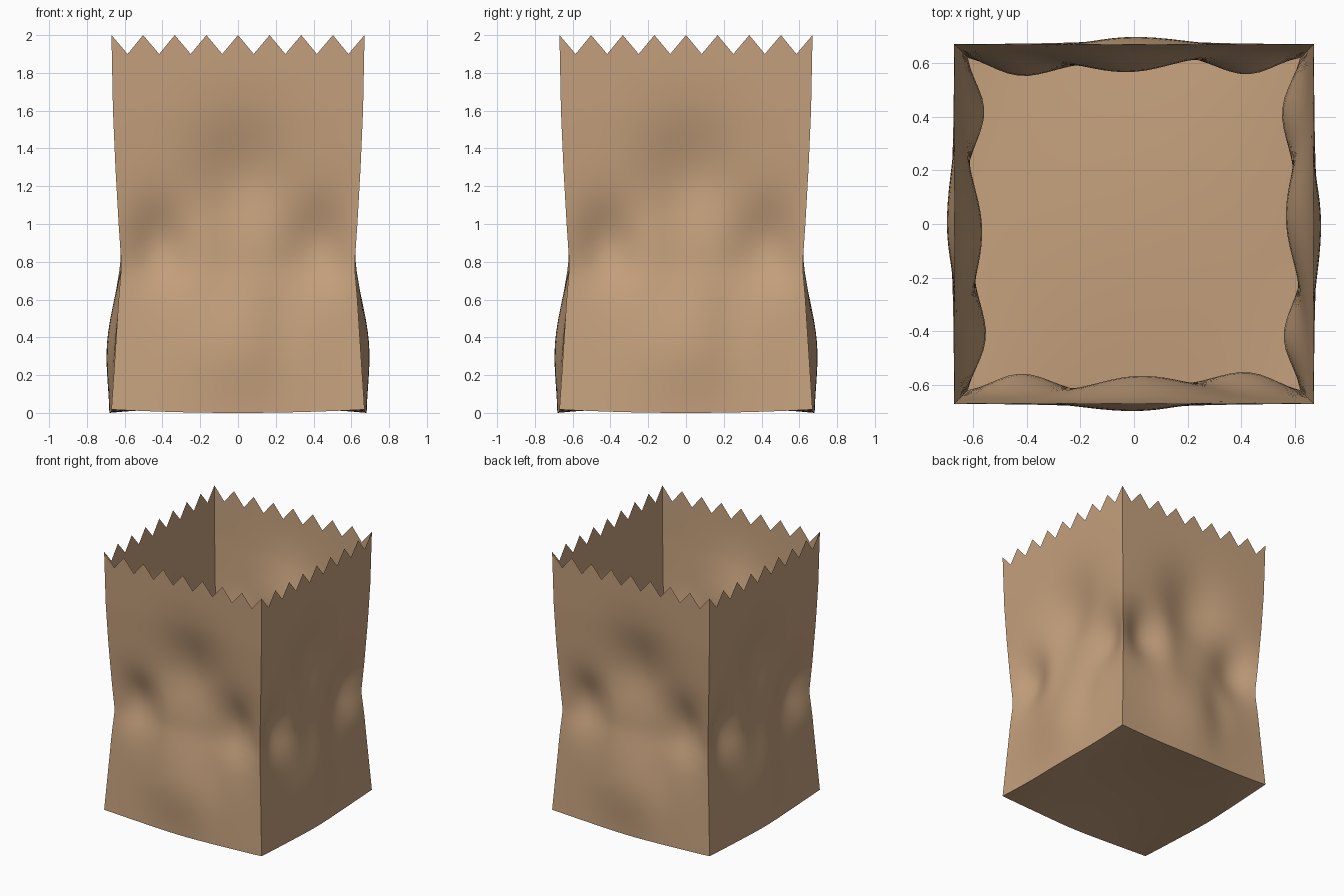
import bpy, bmesh
from math import exp, pi
from mathutils import Matrix, Vector

cube = bpy.data.objects.get("Cube")
if cube:
    bpy.data.objects.remove(cube)

COLS, ROWS, TEETH = 32, 40, 8
SHOULDER = 1.84          # height where the plain wall ends and the teeth begin

# Half width of the bag along its corner folds: (height, half width)
FOLD = [(0, .67), (.35, .648), (.6, .632), (.78, .617), (1, .632),
        (1.3, .649), (1.6, .662), (2, .67)]
# Crumples in each wall: (x, height, x spread, height spread, depth)
CRUMPLES = [(0, .36, .3, .3, .047), (-.44, .9, .17, .2, -.075),
            (.44, .9, .19, .22, -.08), (.03, 1.24, .26, .3, -.08),
            (.24, .5, .12, .28, -.018), (-.2, .85, .1, .25, .012)]

paper = bpy.data.materials.new("kraft_paper")
paper.use_nodes = True
colour = (.56, .355, .205, 1)
paper.diffuse_color = colour
bsdf = paper.node_tree.nodes["Principled BSDF"]
bsdf.inputs["Base Color"].default_value = colour
bsdf.inputs["Roughness"].default_value = .9


def half_width(z):
    for (z0, w0), (z1, w1) in zip(FOLD, FOLD[1:]):
        if z <= z1:
            return w0 + (w1 - w0) * (z - z0) / (z1 - z0)
    return FOLD[-1][1]


def bulge(u, z):
    x = u * half_width(z)
    total = sum(a * exp(-((x - cx) / sx) ** 2 - ((z - cz) / sz) ** 2)
                for cx, cz, sx, sz, a in CRUMPLES)
    return total * (1 - u ** 6) * min(1, (2 - z) / .3)


def wall_point(u, t):
    # The last row follows the pinked, zigzag rim
    if t >= 1:
        phase = (u + 1) / 2 * TEETH % 1
        z = 1.9 + .1 * abs(2 * phase - 1)
    else:
        z = SHOULDER * t * ROWS / (ROWS - 1)
    w = half_width(z)
    lift = .018 * u * u * max(0, 1 - z / .4)
    return Vector((u * w, -w - bulge(u, z), z + lift))


def floor_point(u, t):
    # Floor edges follow the wall feet; the middle is pushed up slightly
    v = 2 * t - 1
    w = half_width(0)
    su, sv = (1 if u > 0 else -1), (1 if v > 0 else -1)
    z = .018 * (u * u + v * v - 1) + .05 * (1 - u * u) * (1 - v * v)
    return Vector((u * (w + bulge(v * su, 0)), v * (w + bulge(-u * sv, 0)), z))


def add_sheet(bm, point, rows, turn=0, flip=False):
    spin = Matrix.Rotation(turn, 3, 'Z')
    grid = [[bm.verts.new(spin @ point(2 * i / COLS - 1, j / rows))
             for i in range(COLS + 1)] for j in range(rows + 1)]
    for low, high in zip(grid, grid[1:]):
        for i in range(COLS):
            quad = [low[i], low[i + 1], high[i + 1], high[i]]
            bm.faces.new(quad[::-1] if flip else quad)


def finish(bm, name):
    bmesh.ops.remove_doubles(bm, verts=bm.verts, dist=.0005)
    mesh = bpy.data.meshes.new(name)
    bm.to_mesh(mesh)
    bm.free()
    mesh.materials.append(paper)
    obj = bpy.data.objects.new(name, mesh)
    bpy.context.collection.objects.link(obj)
    bpy.ops.object.select_all(action='DESELECT')
    obj.select_set(True)
    bpy.context.view_layer.objects.active = obj
    bpy.ops.object.shade_smooth_by_angle(angle=pi / 4)


# Four crumpled walls
walls = bmesh.new()
for k in range(4):
    add_sheet(walls, wall_point, ROWS, k * pi / 2)
finish(walls, "bag_walls")

# Floor
base = bmesh.new()
add_sheet(base, floor_point, COLS, flip=True)
finish(base, "bag_floor")
